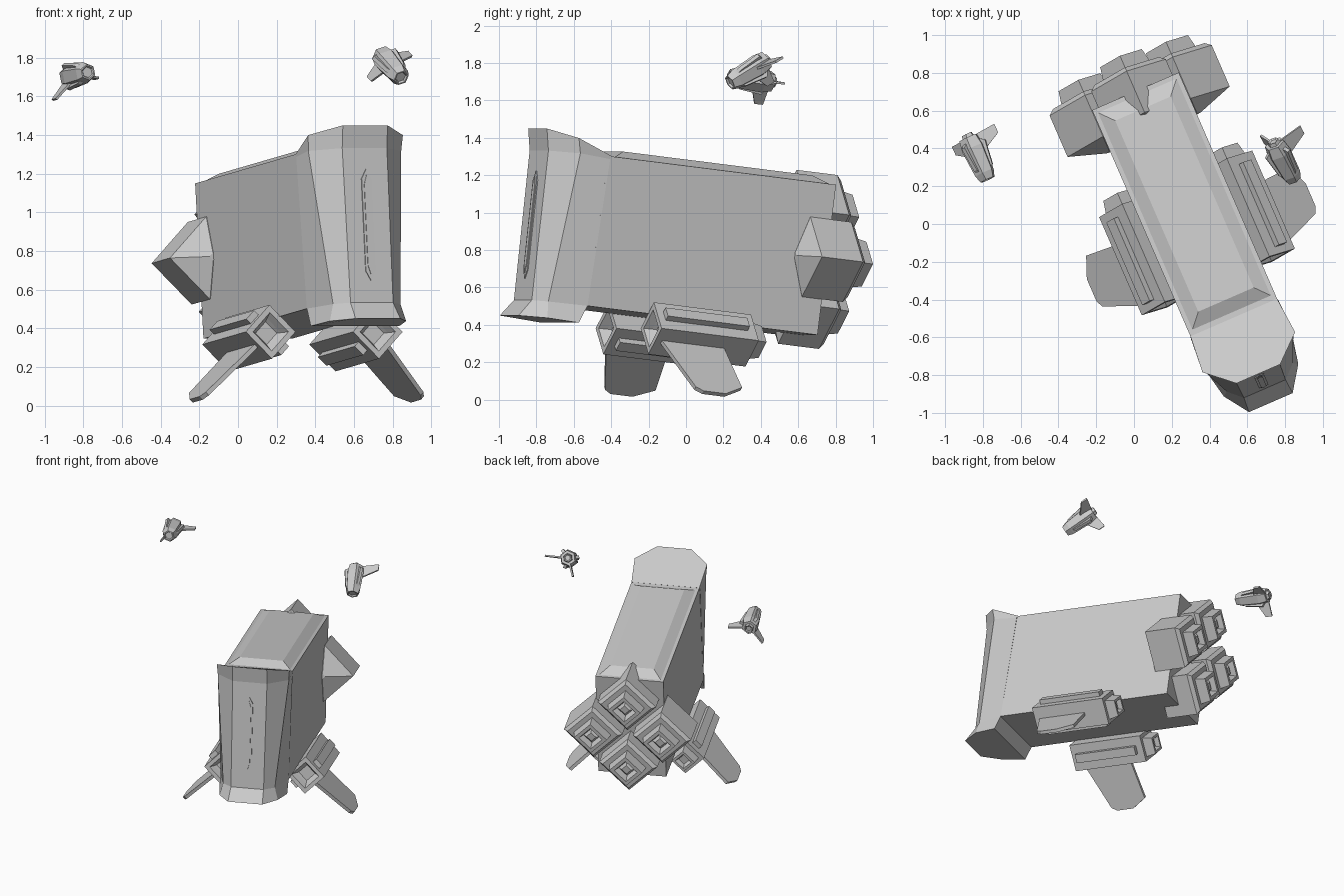
import bpy, bmesh, math
from mathutils import Vector, Matrix

if "Cube" in bpy.data.objects:
    bpy.data.objects.remove(bpy.data.objects["Cube"])

grey = bpy.data.materials.new("hull_grey")
grey.use_nodes = True
grey.diffuse_color = (0.6, 0.6, 0.6, 1)
grey.node_tree.nodes["Principled BSDF"].inputs["Base Color"].default_value = (0.6, 0.6, 0.6, 1)

# Attitude of the large ship: turned to its left, nose slightly raised
SHIP = Matrix.Rotation(math.radians(23.5), 4, 'Z') @ Matrix.Rotation(math.radians(-6.6), 4, 'X')
MID = 0.287


def finish(name, bm, matrix):
    bmesh.ops.recalc_face_normals(bm, faces=bm.faces[:])
    mesh = bpy.data.meshes.new(name)
    bm.to_mesh(mesh)
    bm.free()
    mesh.materials.append(grey)
    obj = bpy.data.objects.new(name, mesh)
    obj.matrix_world = matrix
    bpy.context.collection.objects.link(obj)
    return obj


def loft(name, rings, matrix=SHIP):
    """Skin a list of rings and cap both ends."""
    bm = bmesh.new()
    rows = [[bm.verts.new(p) for p in ring] for ring in rings]
    n = len(rows[0])
    for a, b in zip(rows, rows[1:]):
        for i in range(n):
            j = (i + 1) % n
            bm.faces.new((a[i], a[j], b[j], b[i]))
    bm.faces.new(rows[0])
    bm.faces.new(rows[-1])
    return finish(name, bm, matrix)


def plate(name, points, thickness, matrix=SHIP):
    """Extrude a flat outline by a vector, centred on the outline."""
    half = Vector(thickness) / 2
    pts = [Vector(p) for p in points]
    return loft(name, [[p - half for p in pts], [p + half for p in pts]], matrix)


def diamond(name, cx, cz, stations):
    """Body with an upright diamond section; stations are (y, half diagonal)."""
    return loft(name, [[(cx + r, y, cz), (cx, y, cz + r), (cx - r, y, cz), (cx, y, cz - r)]
                       for y, r in stations])


def rect(w, y0, y1, z):
    return [(MID - w, y0, z), (MID + w, y0, z), (MID + w, y1, z), (MID - w, y1, z)]


# Main hull and its raised roof panel
loft("hull", [rect(0.25, -0.86, 0.49, 0.405), rect(0.25, -0.83, 0.505, 1.215)])
loft("roof_panel", [rect(0.235, -0.79, 0.49, 1.21), rect(0.16, -0.71, 0.40, 1.253)])


# Faceted bow, flared at top and bottom
def bow_ring(front, side, back):
    half = [front, side, back]
    return ([(MID + w, y, z) for w, y, z in half] +
            [(MID - w, y, z) for w, y, z in reversed(half)])


loft("bow", [
    bow_ring((0.126, -1.20, 0.314), (0.215, -1.07, 0.316), (0.25, -0.90, 0.31)),
    bow_ring((0.120, -1.13, 0.405), (0.19, -1.064, 0.405), (0.25, -0.86, 0.405)),
    bow_ring((0.126, -1.128, 1.21), (0.262, -1.0, 1.21), (0.253, -0.82, 1.20)),
    bow_ring((0.126, -1.15, 1.326), (0.267, -1.02, 1.29), (0.25, -0.81, 1.216))])

# Long six-sided slot on the bow face
for label, w, z0, z1, t in (("frame", 0.027, 0.52, 1.10, 0.012), ("core", 0.015, 0.55, 1.07, 0.02)):
    plate("bow_slot_" + label,
          [(MID, -1.129, z0), (MID + w, -1.129, z0 + 0.05), (MID + w, -1.129, z1 - 0.05),
           (MID, -1.129, z1), (MID - w, -1.129, z1 - 0.05), (MID - w, -1.129, z0 + 0.05)],
          (0, t, 0))

# Four main engines in a cross
for label, dx, dz in (("left", 1, 0), ("right", -1, 0), ("top", 0, 1), ("bottom", 0, -1)):
    diamond("engine_" + label, MID + dx * 0.253, 0.812 + dz * 0.253,
            [(0.31, 0.02), (0.375, 0.215), (0.615, 0.215), (0.64, 0.185), (0.64, 0.135),
             (0.715, 0.12), (0.715, 0.085), (0.67, 0.06), (0.69, 0.035)])

# Side pods with rails and a diagonal wing, mirrored
for label, s in (("left", 1), ("right", -1)):
    cx, cz = MID + s * 0.302, 0.326
    diamond("pod_" + label, cx, cz,
            [(-0.44, 0.035), (-0.44, 0.06), (-0.46, 0.075), (-0.50, 0.10), (-0.50, 0.14),
             (0.07, 0.14), (0.07, 0.10), (0.14, 0.085), (0.14, 0.06), (0.11, 0.04)])
    out_up = Vector((s, 0, 1)).normalized()
    out_down = Vector((s, 0, -1)).normalized()
    centre = Vector((cx, 0, cz))
    for side, d in (("upper", 1), ("lower", -1)):
        c = centre + out_up * d * 0.105
        plate("pod_rail_" + side + "_" + label,
              [c + out_down * t + Vector((0, y, 0))
               for t, y in ((-0.032, -0.46), (0.032, -0.46), (0.032, 0.02), (-0.032, 0.02))],
              out_up * 0.055)
    plate("wing_" + label,
          [centre + out_down * r + Vector((0, y, 0))
           for r, y in ((0.08, -0.47), (0.43, -0.34), (0.455, -0.30), (0.455, -0.17),
                        (0.39, -0.06), (0.08, -0.10))],
          out_up * 0.024)


# Two small escort craft: six-sided body, spine, side pods and swept fins
def escort(name, nose, tail, fin_tips, roll):
    nose, tail = Vector(nose), Vector(tail)
    axis = nose - tail
    length = axis.length
    q = axis.to_track_quat('-Y', 'Z').to_matrix().to_4x4()
    m = Matrix.Translation((nose + tail) / 2) @ q @ Matrix.Rotation(math.radians(roll), 4, 'Y')
    h = length / 2

    def ring(y, r):
        return [(r * math.cos(a * math.pi / 3), y, r * math.sin(a * math.pi / 3)) for a in range(6)]

    loft(name + "_body", [ring(y, r) for y, r in (
        (-h + 0.01, 0.028), (-h, 0.034), (-h, 0.042), (-h * 0.7, 0.056), (h * 0.4, 0.066),
        (h * 0.85, 0.055), (h * 0.85, 0.035), (h, 0.03), (h * 0.95, 0.02))], m)
    for k in range(3):
        turn = m @ Matrix.Rotation(math.radians(90 + 120 * k), 4, 'Y')
        plate(name + "_spine_" + str(k + 1),
              [(0.04, -h * 0.7, 0), (0.06, -h * 0.5, 0), (0.078, h * 0.5, 0), (0.04, h * 0.7, 0)],
              (0, 0, 0.022), turn)
    back = -axis.normalized()
    centre = (nose + tail) / 2
    for k, tip in enumerate(fin_tips):
        tip = Vector(tip)
        pts = [centre - back * 0.01, tip - back * 0.05, tip, centre + back * 0.11]
        normal = back.cross(tip - centre).normalized()
        plate(name + "_fin_" + str(k + 1), pts, normal * 0.012, Matrix())


escort("escort_right", (-0.775, 0.235, 1.725), (-0.885, 0.475, 1.70),
       ((-0.96, 0.41, 1.58), (-0.74, 0.53, 1.69)), 20)
escort("escort_left", (0.845, 0.235, 1.695), (0.735, 0.44, 1.82),
       ((0.67, 0.47, 1.70), (0.88, 0.52, 1.83)), -20)
